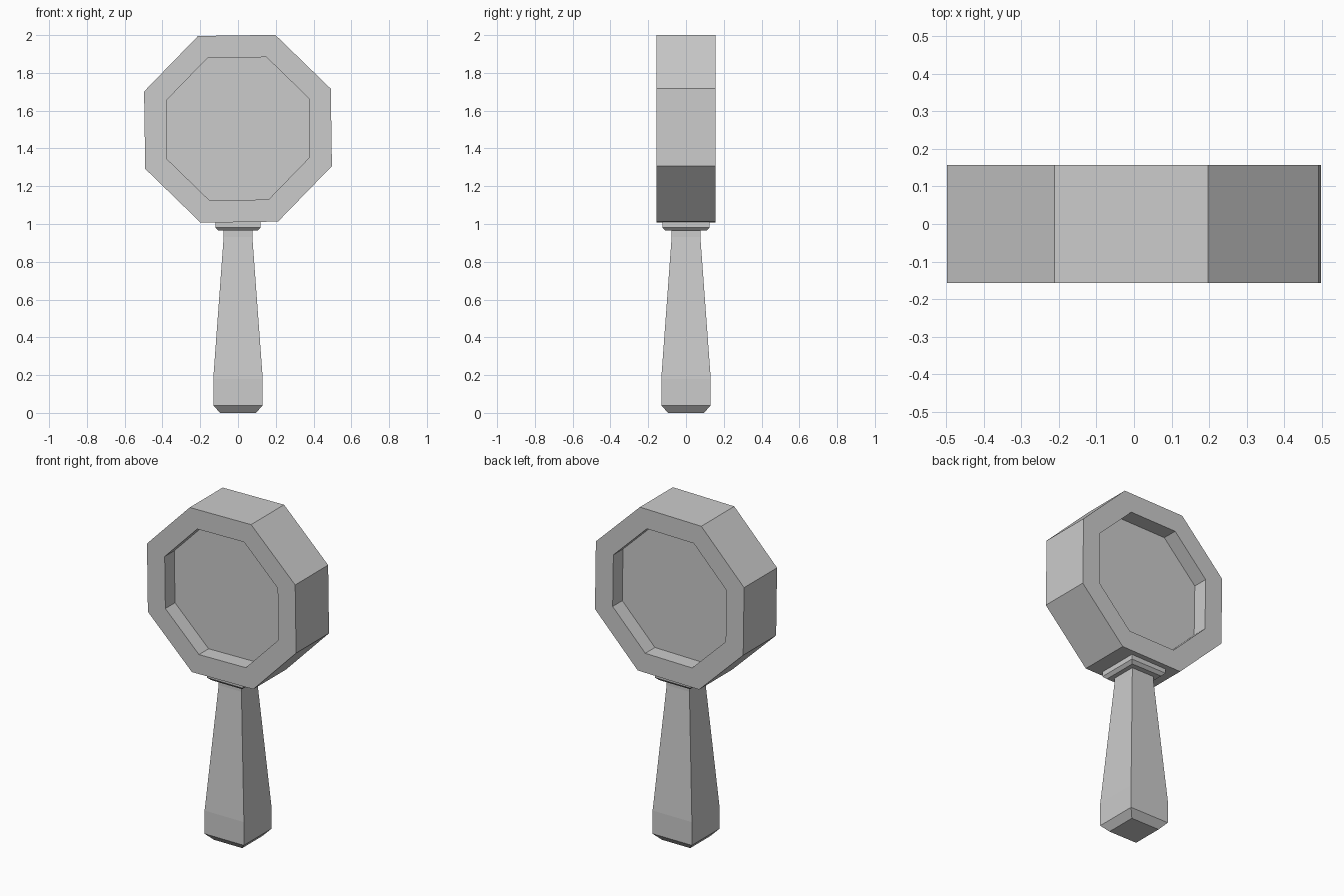
import bpy, bmesh, math

old = bpy.data.objects.get("Cube")
if old:
    bpy.data.objects.remove(old, do_unlink=True)

grey = bpy.data.materials.new("plain_grey")
grey.use_nodes = True
colour = (0.6, 0.6, 0.6, 1)
grey.diffuse_color = colour
grey.node_tree.nodes["Principled BSDF"].inputs["Base Color"].default_value = colour


def loft(name, rings):
    """Skin a list of equal-length point rings and cap both ends."""
    bm = bmesh.new()
    loops = [[bm.verts.new(p) for p in ring] for ring in rings]
    n = len(loops[0])
    for a, b in zip(loops, loops[1:]):
        for i in range(n):
            j = (i + 1) % n
            bm.faces.new((a[i], a[j], b[j], b[i]))
    bm.faces.new(loops[0])
    bm.faces.new(loops[-1])
    bmesh.ops.recalc_face_normals(bm, faces=bm.faces)
    mesh = bpy.data.meshes.new(name)
    bm.to_mesh(mesh)
    bm.free()
    mesh.materials.append(grey)
    obj = bpy.data.objects.new(name, mesh)
    bpy.context.collection.objects.link(obj)
    return obj


def octagon(radius, y):
    # very slightly turned about the head's axis
    angles = [math.radians(23.35 + 45 * i) for i in range(8)]
    return [(radius * math.cos(a), y, 1.504 + radius * math.sin(a)) for a in angles]


def square(half_x, half_y, z):
    return [(sx * half_x, sy * half_y, z)
            for sx, sy in ((-1, -1), (1, -1), (1, 1), (-1, 1))]


# Octagonal head with a straight-walled recess on both faces
outer, inner, front, floor = 0.535, 0.408, 0.157, 0.065
loft("head", [octagon(inner, -floor), octagon(inner, -front),
              octagon(outer, -front), octagon(outer, front),
              octagon(inner, front), octagon(inner, floor)])

# Tapered square handle with a chamfered foot and straight neck
loft("handle", [square(h, h, z) for h, z in
                ((0.095, 0), (0.131, 0.04), (0.131, 0.18), (0.076, 0.93), (0.076, 0.98))])

# Chamfered collar between handle and head
loft("collar", [square(h, h + 0.005, z) for h, z in
                ((0.103, 0.965), (0.12, 0.982), (0.12, 1.02))])
